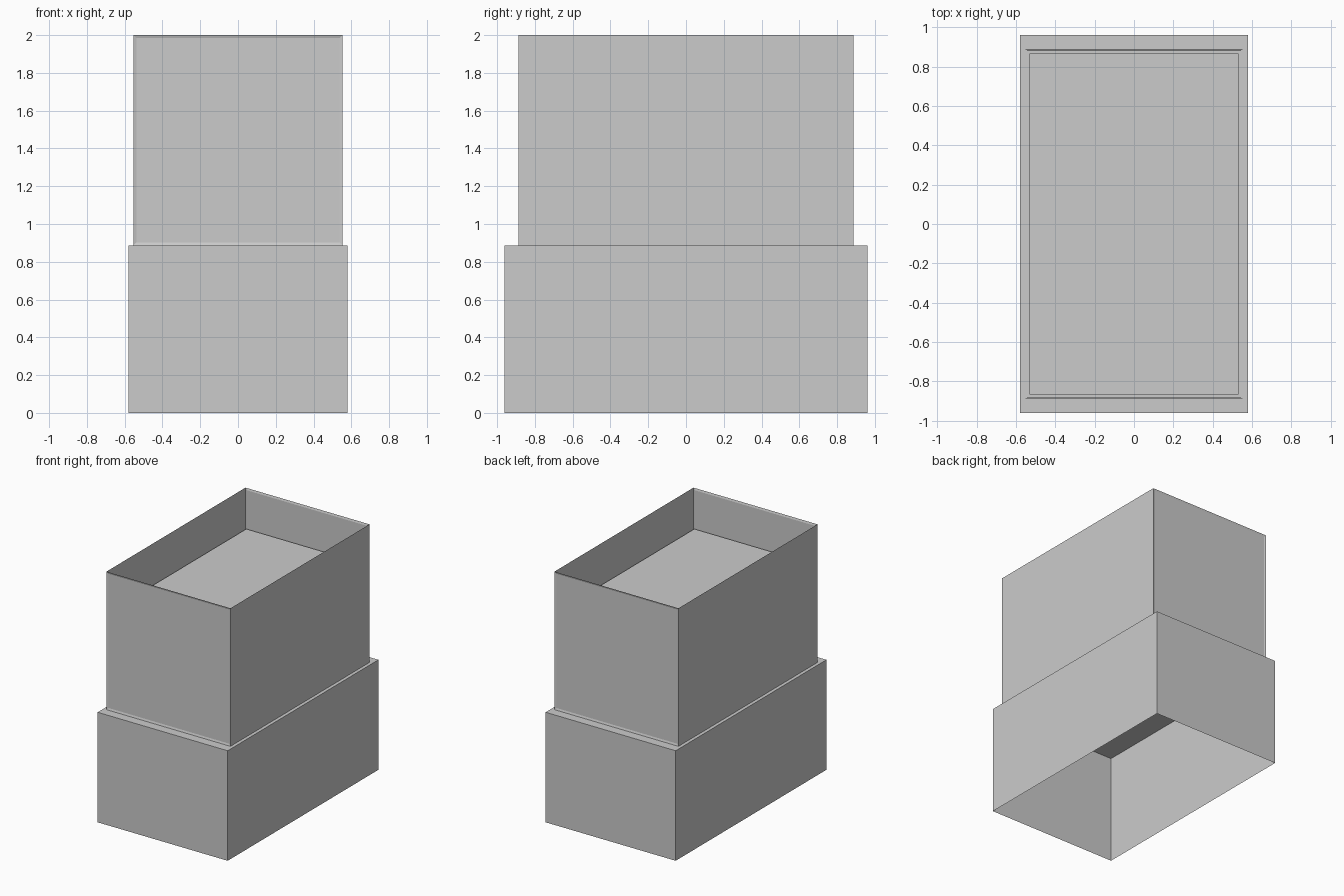
import bpy, bmesh

if "Cube" in bpy.data.objects:
    bpy.data.objects.remove(bpy.data.objects["Cube"])

def box(name, hx, hy, z0, z1, drop=None, panels=False):
    """Box from half sizes; drop = z direction of the face left open."""
    bm = bmesh.new()
    bmesh.ops.create_cube(bm, size=1)
    for v in bm.verts:
        v.co = (v.co.x * 2 * hx, v.co.y * 2 * hy, z0 + (v.co.z + 0.5) * (z1 - z0))
    if panels:
        # shallow recessed panels on the front and back
        ends = [f for f in bm.faces if abs(f.normal.y) > 0.9]
        bmesh.ops.inset_individual(bm, faces=ends, thickness=0.022, depth=-0.005)
    if drop:
        gone = [f for f in bm.faces if f.normal.z * drop > 0.9]
        bmesh.ops.delete(bm, geom=gone, context='FACES')
    mesh = bpy.data.meshes.new(name)
    bm.to_mesh(mesh)
    bm.free()
    obj = bpy.data.objects.new(name, mesh)
    bpy.context.collection.objects.link(obj)
    return obj

# hollow base, open underneath
box("base_cover", 0.58, 0.96, 0, 0.887, drop=-1)
# thin upper sleeve, open at the top
box("upper_sleeve", 0.553, 0.886, 0.887, 2.0, drop=1, panels=True)
# block inside the sleeve, forming its raised floor
box("inner_block", 0.532, 0.866, 0.887, 1.68)
